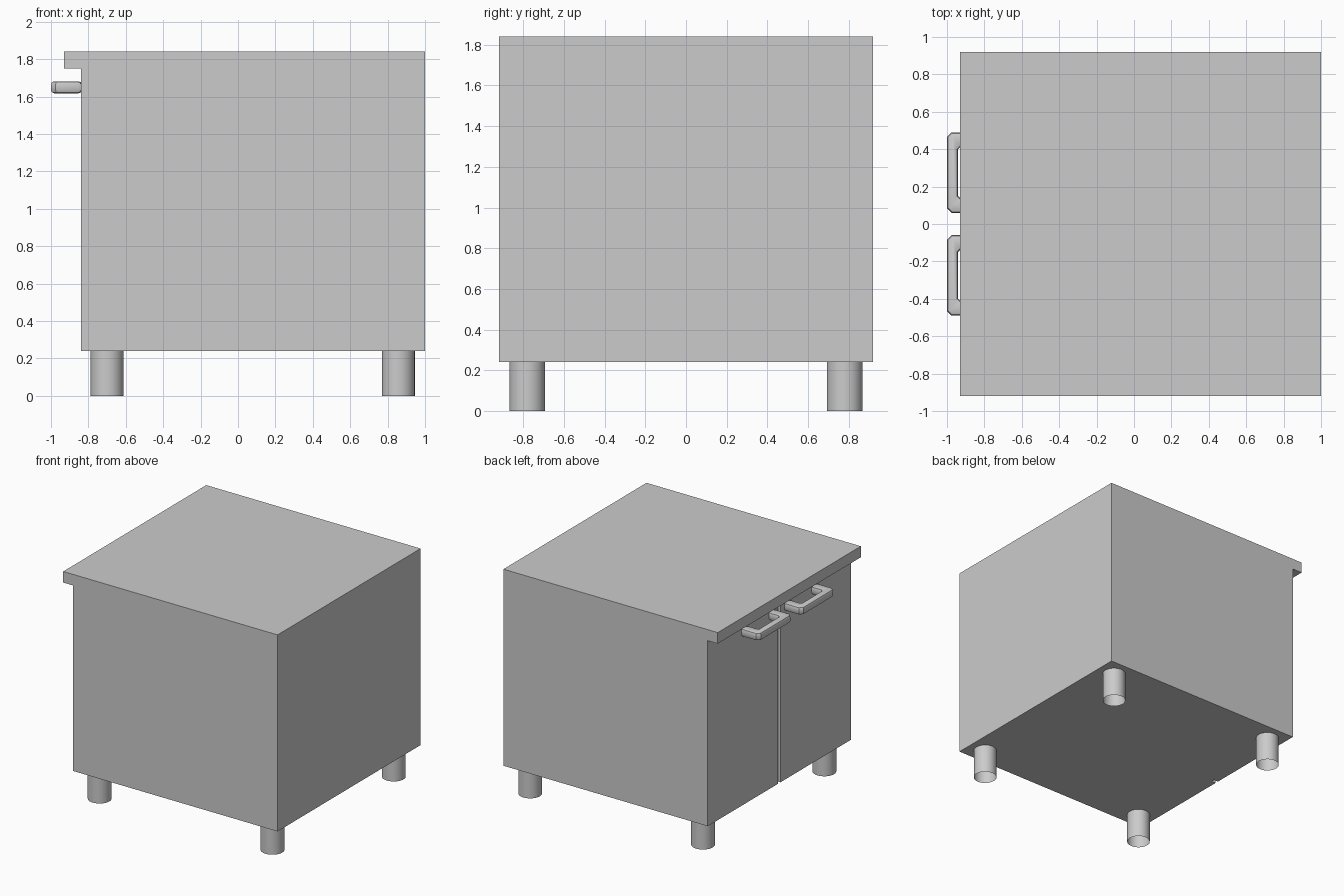
import bpy, bmesh, math

if "Cube" in bpy.data.objects:
    bpy.data.objects.remove(bpy.data.objects["Cube"])


def extrude_profile(name, points, vec):
    """Closed solid from a planar outline pushed along vec."""
    bm = bmesh.new()
    face = bm.faces.new([bm.verts.new(p) for p in points])
    top = bmesh.ops.extrude_face_region(bm, geom=[face])["geom"]
    bmesh.ops.translate(bm, vec=vec, verts=[g for g in top if isinstance(g, bmesh.types.BMVert)])
    bmesh.ops.recalc_face_normals(bm, faces=bm.faces)
    mesh = bpy.data.meshes.new(name)
    bm.to_mesh(mesh)
    bm.free()
    obj = bpy.data.objects.new(name, mesh)
    bpy.context.collection.objects.link(obj)
    return obj


def activate(obj):
    bpy.ops.object.select_all(action='DESELECT')
    obj.select_set(True)
    bpy.context.view_layer.objects.active = obj


# Cabinet carcass with overhanging worktop, from its side outline
outline = [(-0.84, 0.24), (1.0, 0.24), (1.0, 1.84), (-0.93, 1.84), (-0.93, 1.75), (-0.84, 1.75)]
cabinet = extrude_profile("cabinet_body", [(x, -0.92, z) for x, z in outline], (0, 1.84, 0))

# Gap between the two doors
gap = [(-0.88, -0.015), (-0.80, -0.015), (-0.80, 0.015), (-0.88, 0.015)]
cutter = extrude_profile("door_gap_cutter", [(x, y, 0.1) for x, y in gap], (0, 0, 1.65))
cutter.hide_render = True
activate(cabinet)
cut = cabinet.modifiers.new("door_gap", 'BOOLEAN')
cut.operation = 'DIFFERENCE'
cut.solver = 'EXACT'
cut.object = cutter
bpy.ops.object.modifier_apply(modifier=cut.name)
bpy.data.objects.remove(cutter, do_unlink=True)

# Door handles: bevelled U-shaped pulls
for side, yc in (("left", 0.275), ("right", -0.275)):
    half = [(-0.835, 0.215), (-0.975, 0.215), (-1.0, 0.19)]
    inner = [(-0.94, 0.125), (-0.93, 0.135), (-0.835, 0.135)]
    upper = half
    lower = [(x, -y) for x, y in reversed(half)]
    inside = [(x, -y) for x, y in reversed(inner)] + inner
    pts = upper + lower + inside
    handle = extrude_profile(side + "_handle", [(x, yc + y, 1.618) for x, y in pts], (0, 0, 0.064))
    bevel = handle.modifiers.new("rounding", 'BEVEL')
    bevel.width = 0.018
    bevel.segments = 2
    bevel.limit_method = 'ANGLE'
    bevel.angle_limit = math.radians(50)
    activate(handle)
    bpy.ops.object.modifier_apply(modifier=bevel.name)
    bpy.ops.object.shade_smooth_by_angle(angle=math.radians(40))

# Four open tube feet
for end, x in (("front", -0.70), ("back", 0.857)):
    for side, y in (("left", 0.78), ("right", -0.78)):
        bpy.ops.mesh.primitive_cylinder_add(vertices=32, radius=0.088, depth=0.24,
                                            end_fill_type='NOTHING', location=(x, y, 0.12))
        leg = bpy.context.object
        leg.name = f"{end}_{side}_leg"
        bpy.ops.object.shade_smooth_by_angle(angle=math.radians(40))
